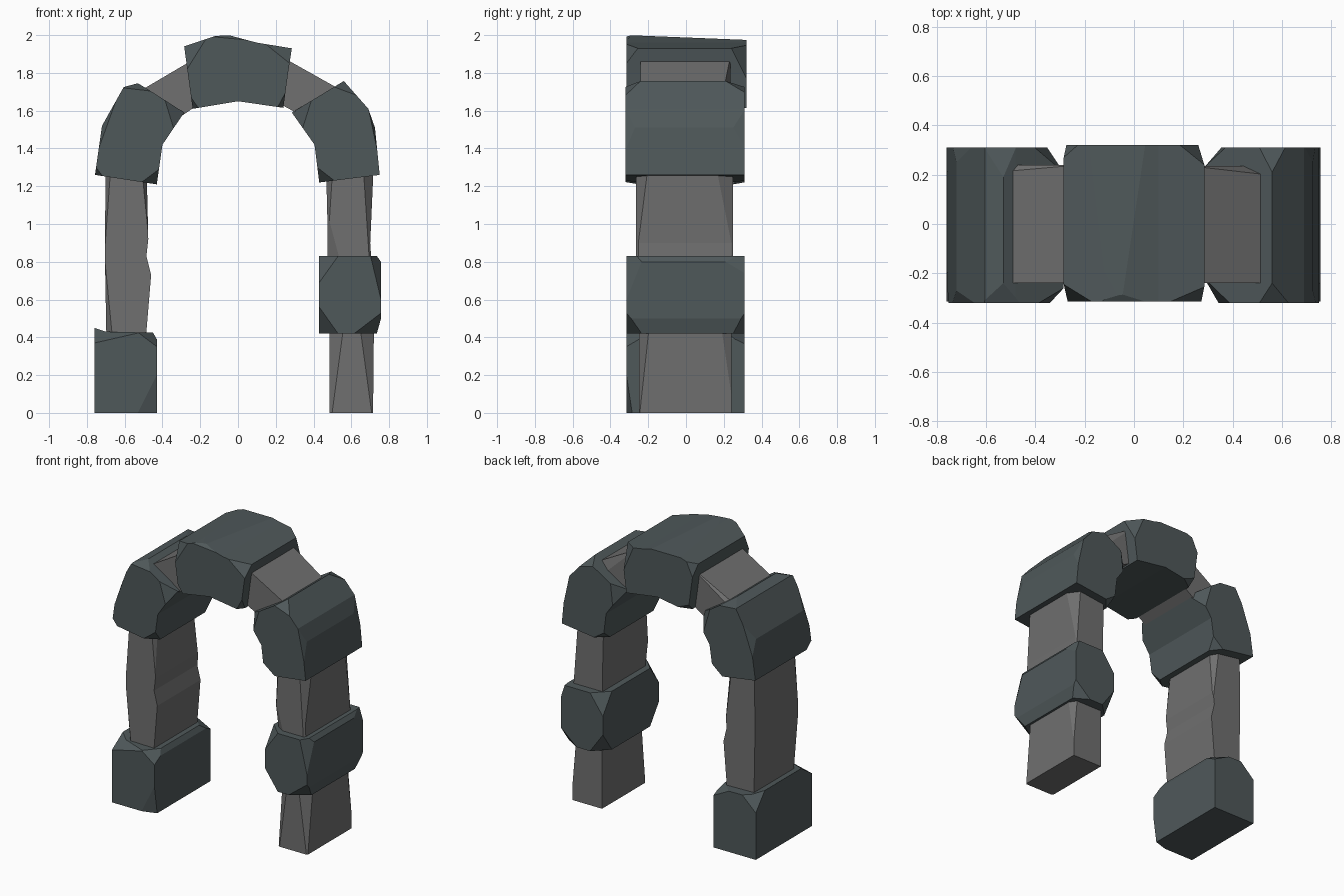
import bpy, bmesh
from mathutils import Vector

if "Cube" in bpy.data.objects:
    bpy.data.objects.remove(bpy.data.objects["Cube"])


def material(name, rgb):
    m = bpy.data.materials.new(name)
    m.diffuse_color = (*rgb, 1)
    m.use_nodes = True
    m.node_tree.nodes["Principled BSDF"].inputs["Base Color"].default_value = m.diffuse_color
    return m


DARK = material("dark_stone", (0.078, 0.098, 0.102))
GREY = material("grey_stone", (0.16, 0.16, 0.16))


def stone(name, profile, y0, y1, mat, chips=(), cuts=()):
    """Extrude an x-z profile along y, then knock corners off with planes.
    chip = (profile index, 'f' or 'b', length to previous, length to next, depth)"""
    bm = bmesh.new()
    front = [bm.verts.new((x, y0, z)) for x, z in profile]
    back = [bm.verts.new((x, y1, z)) for x, z in profile]
    n = len(profile)
    bm.faces.new(front)
    bm.faces.new(back[::-1])
    for i in range(n):
        j = (i + 1) % n
        bm.faces.new((front[j], front[i], back[i], back[j]))
    planes = [(Vector(p), Vector(d)) for p, d in cuts]
    for i, side, a, b, c in chips:
        y, s = (y0, 1) if side == 'f' else (y1, -1)
        p, q, r = [Vector((profile[k % n][0], y, profile[k % n][1])) for k in (i, i - 1, i + 1)]
        pa = p + (q - p).normalized() * a
        pb = p + (r - p).normalized() * b
        pc = p + Vector((0, s * c, 0))
        no = (pb - pa).cross(pc - pa)
        if no.dot(p - pa) < 0:
            no.negate()
        planes.append((pa, no))
    for co, no in planes:
        bmesh.ops.bisect_plane(bm, geom=bm.verts[:] + bm.edges[:] + bm.faces[:], dist=1e-5,
                               plane_co=co, plane_no=no.normalized(), clear_outer=True)
        bmesh.ops.holes_fill(bm, edges=[e for e in bm.edges if e.is_boundary], sides=0)
    bmesh.ops.recalc_face_normals(bm, faces=bm.faces[:])
    me = bpy.data.meshes.new(name)
    bm.to_mesh(me)
    bm.free()
    me.materials.append(mat)
    ob = bpy.data.objects.new(name, me)
    bpy.context.collection.objects.link(ob)
    return ob


F, B = -0.315, 0.31

# Left leg: foot block and chipped column
stone("left_foot_block", [(-.76, 0), (-.43, 0), (-.43, .39), (-.45, .425), (-.7, .43), (-.76, .45)], F, B, DARK,
      [(5, 'f', .15, .08, .12), (3, 'f', .12, .08, .1), (1, 'f', .1, .2, .03),
       (5, 'b', .1, .12, .1), (3, 'b', .08, .1, .1)])
stone("left_column", [(-.695, .3), (-.49, .3), (-.485, .43), (-.46, .73), (-.485, .83), (-.475, .92),
                      (-.485, 1.35), (-.70, 1.35), (-.705, .85)], -.24, .24, GREY,
      [(7, 'f', .03, .48, .05), (6, 'b', .5, .05, .06), (0, 'f', .5, .04, .05), (6, 'f', .4, .03, .05)])

# Right leg: foot, middle block, upper column
stone("right_foot", [(.485, 0), (.715, 0), (.72, .5), (.485, .5)], -.25, .24, GREY,
      [(3, 'f', .08, .6, .06), (2, 'f', .55, .08, .06), (2, 'b', .4, .04, .06)])
stone("right_middle_block", [(.43, .42), (.735, .42), (.757, .50), (.757, .80), (.735, .83), (.43, .83)], F, B, DARK,
      [(0, 'f', .14, .1, .1), (5, 'f', .1, .14, .1), (3, 'f', .2, .12, .08), (1, 'f', .12, .12, .08),
       (0, 'b', .14, .1, .1), (5, 'b', .1, .14, .1), (3, 'b', .06, .06, .1), (1, 'b', .1, .12, .06)])
stone("right_upper_column", [(.475, .75), (.71, .75), (.70, .9), (.72, 1.35), (.465, 1.35), (.475, .95)],
      -.265, .25, GREY,
      [(3, 'f', .55, .06, .07), (3, 'b', .5, .06, .1), (4, 'f', .04, .45, .05), (0, 'f', .3, .08, .05)])

# Curved shoulder stones
stone("left_shoulder", [(-.757, 1.26), (-.43, 1.21), (-.40, 1.42), (-.285, 1.59), (-.48, 1.715),
                        (-.53, 1.745), (-.605, 1.725), (-.72, 1.52)], F - .005, B, DARK,
      [(7, 'f', .15, .12, .05), (5, 'f', .08, .09, .08), (3, 'f', .1, .12, .06), (1, 'f', .08, .08, .07),
       (0, 'f', .04, .04, .06), (7, 'b', .12, .1, .06), (5, 'b', .06, .08, .12), (3, 'b', .12, .14, .1),
       (1, 'b', .07, .08, .06)])
stone("right_shoulder", [(.43, 1.22), (.75, 1.26), (.725, 1.51), (.69, 1.61), (.56, 1.757), (.50, 1.72),
                         (.285, 1.59), (.405, 1.42)], F - .005, B, DARK,
      [(6, 'f', .12, .1, .1), (4, 'f', .1, .06, .08), (2, 'f', .12, .1, .05), (0, 'f', .08, .08, .07),
       (6, 'b', .1, .12, .08), (4, 'b', .08, .06, .1), (2, 'b', .1, .1, .06), (0, 'b', .06, .07, .08)])

# Grey links between shoulders and crown
stone("left_link", [(-.33, 1.55), (-.17, 1.66), (-.17, 1.91), (-.56, 1.68)], -.24, .24, GREY,
      [(3, 'b', .4, .03, .03)])
stone("right_link", [(.17, 1.665), (.36, 1.56), (.58, 1.69), (.17, 1.92)], -.24, .235, GREY,
      [(2, 'b', .1, .4, .04)])

# Crown stone, its top tilting slightly to the back
stone("crown_stone", [(-.24, 1.61), (0, 1.65), (.24, 1.615), (.265, 1.8), (.285, 1.93), (.10, 1.96),
                      (-.05, 2.0), (-.12, 1.995), (-.285, 1.94)], F, B + .01, DARK,
      [(8, 'f', .12, .12, .07), (4, 'f', .08, .14, .06), (6, 'f', .1, .1, .03), (0, 'f', .06, .03, .05),
       (2, 'f', .03, .08, .05), (8, 'b', .06, .08, .05), (4, 'b', .16, .1, .08), (0, 'b', .05, .08, .05)],
      [((0, F, 2.0), (0, .04, 1))])
